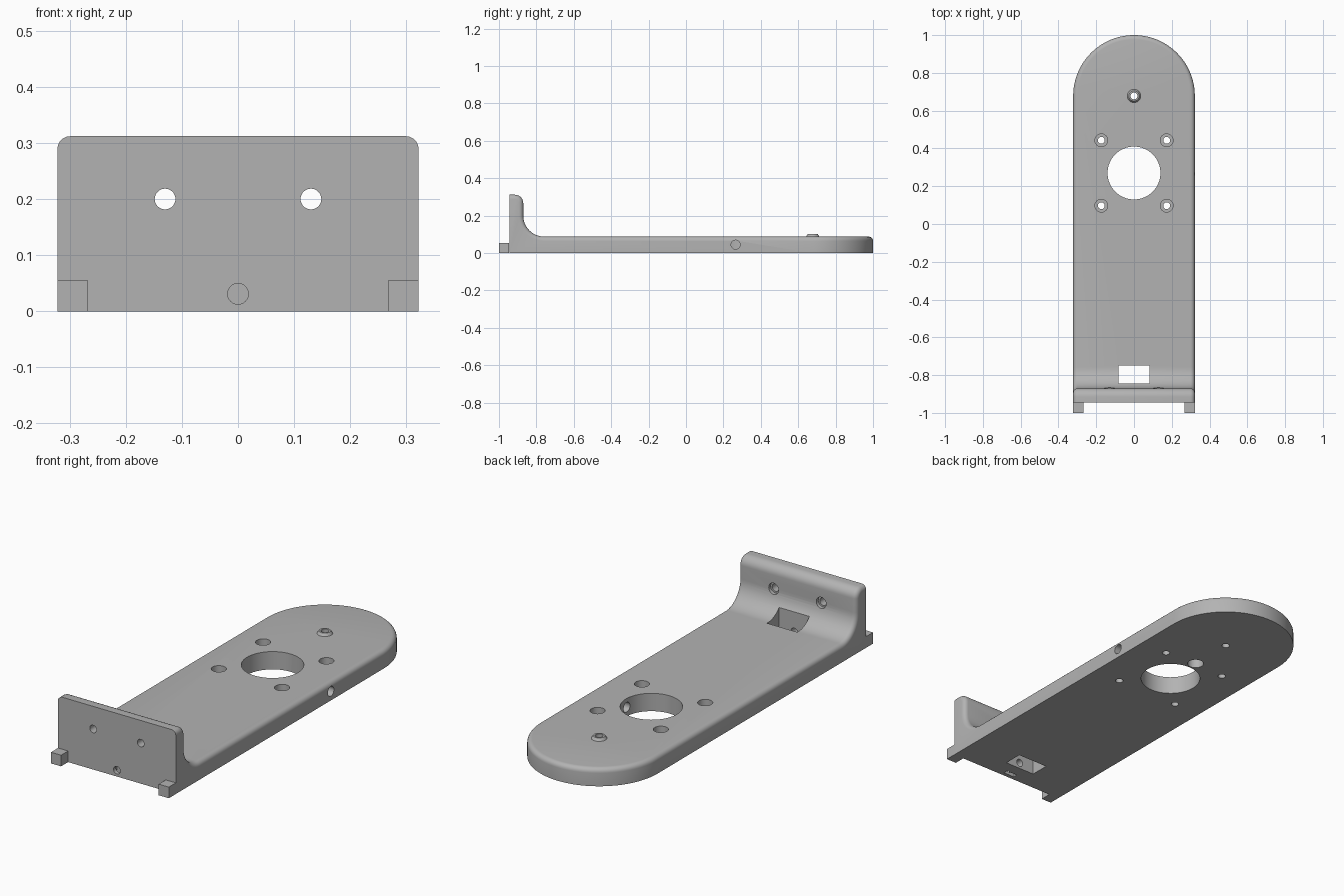
import bpy, bmesh, math
from mathutils import Matrix, Vector

cube = bpy.data.objects.get("Cube")
if cube:
    bpy.data.objects.remove(cube, do_unlink=True)

GREY = (0.45, 0.45, 0.45, 1)
grey = bpy.data.materials.new("plain grey")
grey.use_nodes = True
grey.diffuse_color = GREY
grey.node_tree.nodes["Principled BSDF"].inputs["Base Color"].default_value = GREY

W = 0.322                       # half width, also radius of the round end
FRONT, BACK = -0.945, -0.87     # wall faces
TOP, PLATE = 0.312, 0.088       # wall and plate heights
END = 1 - W                     # centre of the round end
HUB = 0.27                      # centre of the large hole


def to_object(bm, name):
    bmesh.ops.recalc_face_normals(bm, faces=bm.faces[:])
    mesh = bpy.data.meshes.new(name)
    bm.to_mesh(mesh)
    bm.free()
    mesh.materials.append(grey)
    ob = bpy.data.objects.new(name, mesh)
    bpy.context.collection.objects.link(ob)
    return ob


def box(name, x0, x1, y0, y1, z0, z1):
    bm = bmesh.new()
    size = Vector((x1 - x0, y1 - y0, z1 - z0))
    mid = Vector((x0 + x1, y0 + y1, z0 + z1)) / 2
    bmesh.ops.create_cube(bm, size=1, matrix=Matrix.Translation(mid) @ Matrix.Diagonal(size).to_4x4())
    return to_object(bm, name)


def cylinder(name, start, end, r, r2=None, sides=32):
    bm = bmesh.new()
    a, b = Vector(start), Vector(end)
    turn = (b - a).to_track_quat('Z', 'Y').to_matrix().to_4x4()
    bmesh.ops.create_cone(bm, cap_ends=True, segments=sides, radius1=r,
                          radius2=r if r2 is None else r2, depth=(b - a).length,
                          matrix=Matrix.Translation((a + b) / 2) @ turn)
    return to_object(bm, name)


def arc(cy, cz, r, a0, a1, n):
    angles = [math.radians(a0 + (a1 - a0) * i / n) for i in range(n + 1)]
    return [(cy + r * math.cos(a), cz + r * math.sin(a)) for a in angles]


def cut(target, cutters):
    for c in cutters:
        mod = target.modifiers.new("cut", 'BOOLEAN')
        mod.operation, mod.solver, mod.object = 'DIFFERENCE', 'EXACT', c
    bpy.context.view_layer.update()
    graph = bpy.context.evaluated_depsgraph_get()
    mesh = bpy.data.meshes.new_from_object(target.evaluated_get(graph))
    target.modifiers.clear()
    target.data = mesh


# Bracket body: side profile joined to a half-round plate end
FILLET = 0.112
ROUND = 0.045
profile = [(FRONT, 0), (FRONT, TOP)]
profile += arc(BACK - ROUND, TOP - ROUND, ROUND, 90, 0, 8)
profile += arc(BACK + FILLET, PLATE + FILLET, FILLET, 180, 270, 14)
profile += [(END, PLATE), (END, 0)]

bm = bmesh.new()
right, left = [[bm.verts.new((x, y, z)) for y, z in profile] for x in (-W, W)]
bm.faces.new(right)
bm.faces.new(left)
for i in range(len(profile) - 3):
    bm.faces.new((right[i], right[i + 1], left[i + 1], left[i]))
rim = arc(0, END, W, 0, 180, 48)[1:-1]
top_rim = [left[-2]] + [bm.verts.new((x, y, PLATE)) for x, y in rim] + [right[-2]]
low_rim = [left[-1]] + [bm.verts.new((x, y, 0)) for x, y in rim] + [right[-1]]
for i in range(len(top_rim) - 1):
    bm.faces.new((top_rim[i], top_rim[i + 1], low_rim[i + 1], low_rim[i]))
bm.faces.new(top_rim + [right[-3], left[-3]])
bm.faces.new(low_rim + [right[0], left[0]])
bmesh.ops.recalc_face_normals(bm, faces=bm.faces[:])


# Round over the outer rim of all upper and inner faces
def on_rim(e):
    a, b = (v.co for v in e.verts)
    if max(a.z, b.z) < 0.01 or max(a.y, b.y) < FRONT + 0.001 or e.calc_face_angle() < 1:
        return False
    return min(a.z, b.z) > 0.01


bmesh.ops.bevel(bm, geom=[e for e in bm.edges if on_rim(e)], offset=0.023,
                segments=5, profile=0.5, affect='EDGES', clamp_overlap=False)
body = to_object(bm, "bracket_body")

# Raised tapered boss near the round end
boss = cylinder("boss", (0, END, PLATE - 0.01), (0, END, PLATE + 0.013), 0.042, 0.027)
boss_hole = cylinder("boss_hole_cutter", (0, END, -0.1), (0, END, 0.2), 0.018)

# Holes, slots and pockets
cutters = [
    boss_hole,
    cylinder("hub_cutter", (0, HUB, -0.1), (0, HUB, 0.2), 0.14, sides=64),
    cylinder("side_hole_cutter", (0.1, HUB - 0.005, 0.045), (0.4, HUB - 0.005, 0.045), 0.024),
    cylinder("blind_hole_cutter", (0, 0.455, -0.1), (0, 0.455, 0.06), 0.038),
    cylinder("front_hole_cutter", (0, -1.1, 0.031), (0, -0.8, 0.031), 0.0185),
    box("window_cutter", -0.083, 0.083, -0.845, -0.75, -0.1, 0.4),
    box("nut_slot_cutter", -0.03, 0.03, -0.925, -0.903, -0.1, 0.06),
]
for s in (-1, 1):
    x = 0.13 * s
    cutters.append(cylinder("wall_hole_cutter", (x, -1.1, 0.2), (x, -0.7, 0.2), 0.0185))
    cutters.append(cylinder("wall_recess_cutter", (x, BACK - 0.015, 0.2), (x, -0.7, 0.2), 0.027))
    for t in (-1, 1):
        x, y = 0.173 * s, HUB + 0.173 * t
        cutters.append(cylinder("screw_hole_cutter", (x, y, -0.1), (x, y, 0.2), 0.018))
        cutters.append(cylinder("screw_recess_cutter", (x, y, 0.045), (x, y, 0.2), 0.034))
cut(body, cutters)
cut(boss, [boss_hole])
for c in cutters:
    bpy.data.objects.remove(c, do_unlink=True)

# Square feet at the front corners
feet = [box("left_foot", W - 0.055, W, -1, FRONT, 0, 0.055),
        box("right_foot", -W, 0.055 - W, -1, FRONT, 0, 0.055)]

# Smooth shading with sharp edges kept
bpy.ops.object.select_all(action='DESELECT')
for ob in (body, boss):
    ob.select_set(True)
bpy.context.view_layer.objects.active = body
bpy.ops.object.shade_smooth_by_angle(angle=math.radians(35))
